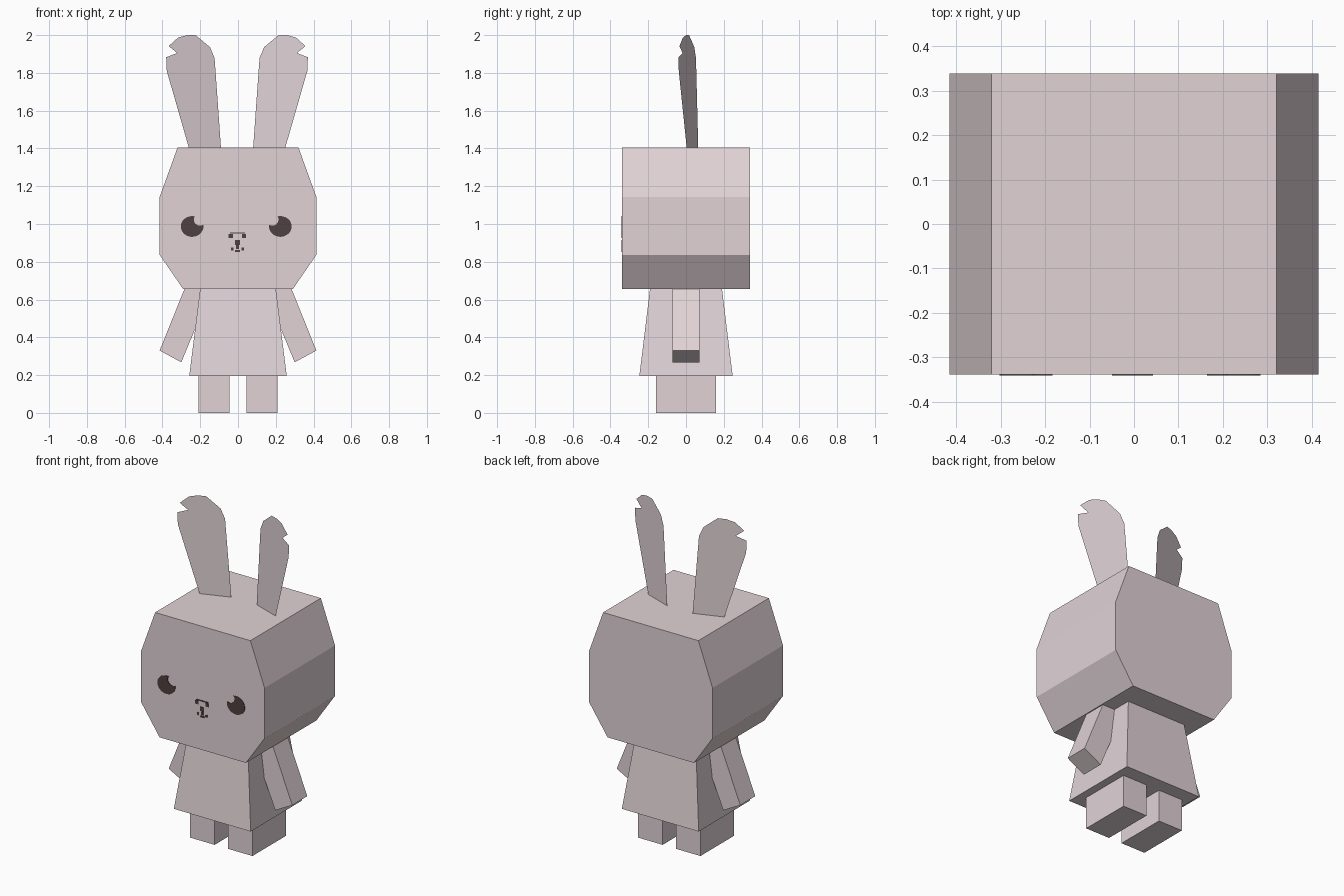
import bpy, bmesh, math

if "Cube" in bpy.data.objects:
    bpy.data.objects.remove(bpy.data.objects["Cube"])


def material(name, color):
    m = bpy.data.materials.new(name)
    m.diffuse_color = (*color, 1)
    m.use_nodes = True
    m.node_tree.nodes["Principled BSDF"].inputs["Base Color"].default_value = m.diffuse_color
    return m


FUR = material("pale pink fur", (0.75, 0.65, 0.675))
DARK = material("dark brown", (0.08, 0.05, 0.05))


def finish(name, bm, mat):
    bmesh.ops.recalc_face_normals(bm, faces=bm.faces[:])
    me = bpy.data.meshes.new(name)
    bm.to_mesh(me)
    bm.free()
    me.materials.append(mat)
    ob = bpy.data.objects.new(name, me)
    bpy.context.collection.objects.link(ob)
    return ob


def prism(name, pts, y0, y1, mat):
    """Extrude an (x, z) outline from y0 to y1."""
    bm = bmesh.new()
    face = bm.faces.new([bm.verts.new((x, y0, z)) for x, z in pts])
    ext = bmesh.ops.extrude_face_region(bm, geom=[face])
    for v in ext["geom"]:
        if isinstance(v, bmesh.types.BMVert):
            v.co.y = y1
    return finish(name, bm, mat)


def box(name, x0, x1, y0, y1, z0, z1, mat):
    return prism(name, [(x0, z0), (x1, z0), (x1, z1), (x0, z1)], y0, y1, mat)


# Head: eight-sided block
half = [(0.29, 0.655), (0.415, 0.837), (0.415, 1.143), (0.32, 1.405)]
prism("head", half + [(-x, z) for x, z in reversed(half)], -0.338, 0.338, FUR)

# Body: box tapering toward the neck
bm = bmesh.new()
bmesh.ops.create_cube(bm, size=2)
for v in bm.verts:
    top = v.co.z > 0
    v.co.x *= 0.2 if top else 0.258
    v.co.y *= 0.19 if top else 0.247
    v.co.z = 0.66 if top else 0.195
finish("body", bm, FUR)

# Ear outline as (x, z), with a notch near the tip
ear = [(0.254, 1.4), (0.372, 1.81), (0.375, 1.883), (0.317, 1.905),
       (0.362, 1.942), (0.312, 1.987), (0.264, 2.0), (0.22, 2.0),
       (0.143, 1.936), (0.119, 1.878), (0.111, 1.767), (0.085, 1.4)]

for side, s in (("left", -1), ("right", 1)):
    # Legs
    box(side + "_leg", s * 0.045, s * 0.209, -0.16, 0.16, 0, 0.195, FUR)

    # Arms slanting out from under the head
    prism(side + "_arm", [(s * x, z) for x, z in
          [(0.415, 0.33), (0.30, 0.268), (0.14, 0.655), (0.283, 0.657)]],
          -0.072, 0.072, FUR)

    # Ears: thin flat sheets turned toward the middle
    bm = bmesh.new()
    bm.faces.new([bm.verts.new((s * x - 0.005, 0.065 - 0.36 * (x - 0.085), z))
                  for x, z in ear])
    finish(side + "_ear", bm, FUR)

    # Eyes: discs with a round highlight cut from the inner top
    pts = []
    for i in range(21):
        a = math.radians(75 + 290 * i / 20)
        pts.append((0.06 * math.cos(a), 0.055 * math.sin(a)))
    for i in range(8):
        a = math.radians(300 - 155 * i / 7)
        pts.append((0.042 + 0.033 * math.cos(a), 0.037 + 0.033 * math.sin(a)))
    cx = -0.0095 + s * 0.2335
    prism(side + "_eye", [(cx - s * x, 0.987 + z) for x, z in pts],
          -0.341, -0.336, DARK)

# Nose and mouth: small flecks (name, x, z, half width, half height)
flecks = [("nose_bridge", 0, 0.952, 0.04, 0.003),
          ("nose_left", -0.035, 0.936, 0.011, 0.01),
          ("nose_right", 0.035, 0.936, 0.011, 0.01),
          ("nose_tip", 0, 0.903, 0.013, 0.013),
          ("mouth_stem", 0, 0.878, 0.008, 0.01),
          ("mouth_left", -0.028, 0.868, 0.007, 0.007),
          ("mouth_right", 0.028, 0.868, 0.007, 0.007),
          ("mouth_middle", 0, 0.857, 0.014, 0.005)]
for name, x, z, w, h in flecks:
    x -= 0.003
    box(name, x - w, x + w, -0.341, -0.336, z - h, z + h, DARK)
